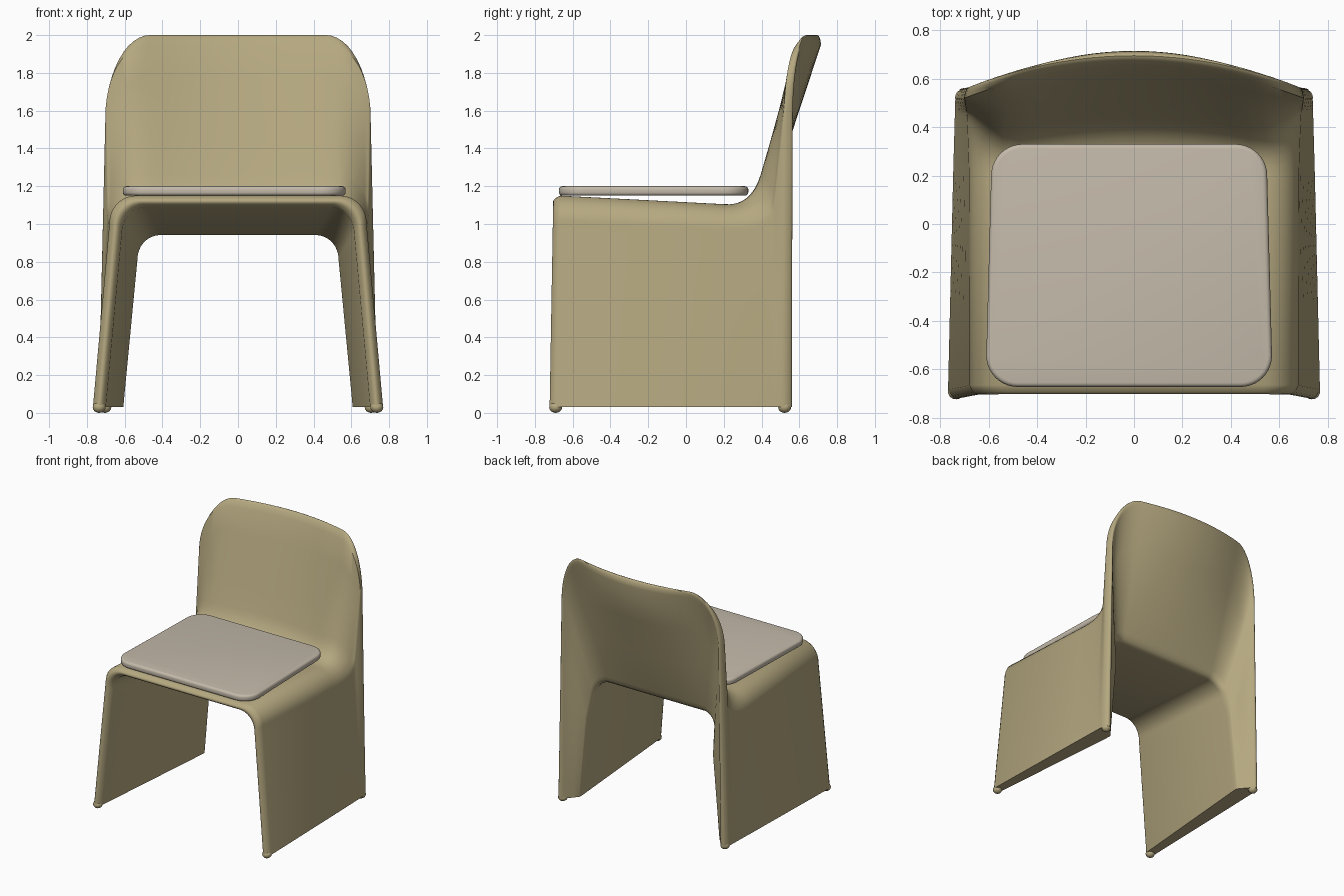
import bpy, bmesh, math
from mathutils import Vector

if "Cube" in bpy.data.objects:
    bpy.data.objects.remove(bpy.data.objects["Cube"])


def material(name, rgb):
    m = bpy.data.materials.new(name)
    m.use_nodes = True
    m.diffuse_color = (*rgb, 1)
    m.node_tree.nodes["Principled BSDF"].inputs["Base Color"].default_value = (*rgb, 1)
    return m


olive = material("khaki shell", (0.46, 0.39, 0.215))
beige = material("beige fabric", (0.55, 0.49, 0.40))
BASE = 0.03  # height of the underside of the legs


def finish(name, bm, mat, angle=40):
    bmesh.ops.recalc_face_normals(bm, faces=bm.faces)
    me = bpy.data.meshes.new(name)
    bm.to_mesh(me)
    bm.free()
    ob = bpy.data.objects.new(name, me)
    bpy.context.collection.objects.link(ob)
    me.materials.append(mat)
    bpy.ops.object.select_all(action='DESELECT')
    ob.select_set(True)
    bpy.context.view_layer.objects.active = ob
    bpy.ops.object.shade_smooth_by_angle(angle=math.radians(angle))
    return ob


def arch(x_foot, x_top, top, rx, rz, depth):
    """Upside-down U section; depth(x, z) gives y for each point."""
    zc, half = top - rz, []
    for i in range(14):
        t = i / 14
        half.append((x_foot + (x_top - x_foot) * t, BASE + (zc - BASE) * t))
    for i in range(13):
        a = math.pi / 2 * i / 12
        half.append((x_top - rx + rx * math.cos(a), zc + rz * math.sin(a)))
    for i in range(1, 9):
        half.append(((x_top - rx) * (1 - i / 8), top))
    full = half + [(-x, z) for x, z in reversed(half[:-1])]
    return [Vector((x, depth(abs(x), z), z)) for x, z in full]


def mix(a, b, t):
    return [p.lerp(q, t) for p, q in zip(a, b)]


def bend(a, c, b, n):
    """Rounded transition from section a to b, pulled towards c."""
    return [mix(mix(a, c, i / n), mix(c, b, i / n), i / n) for i in range(n + 1)]


def front(y):
    return lambda x, z: y - 0.02 * (1 - z / 1.15)


def bowed(leg, centre):
    return lambda x, z: leg + (centre - leg) * max(0, 1 - (x / 0.7) ** 2)


def crease_depth(x, z):
    if x < 0.5:
        return 0.38 - 0.04 * (x / 0.5) ** 2
    return 0.34 + 0.11 * min(1, (x - 0.5) / 0.18) ** 2


# Sections of the moulded shell: outer skin, rim, then inner skin
lip_out = arch(0.768, 0.68, 1.15, 0.14, 0.14, front(-0.665))
lip_tip = arch(0.735, 0.648, 1.12, 0.13, 0.14, front(-0.74))
lip_in = arch(0.70, 0.615, 1.09, 0.13, 0.14, front(-0.665))
seat_rear = arch(0.747, 0.682, 1.105, 0.14, 0.14, lambda x, z: 0.2)
crease = arch(0.74, 0.69, 1.09, 0.14, 0.14, crease_depth)
rim_out = arch(0.738, 0.702, 1.95, 0.22, 0.38, bowed(0.52, 0.655))
rim_tip = arch(0.715, 0.69, 2.05, 0.22, 0.44, bowed(0.59, 0.705))
rim_in = arch(0.68, 0.665, 1.95, 0.22, 0.40, bowed(0.53, 0.715))
tunnel_back = arch(0.605, 0.53, 0.935, 0.12, 0.13,
                   lambda x, z: 0.38 + 0.07 * min(1, max(0, (0.935 - z) / 0.3)))

rows = bend(lip_in, lip_tip, lip_out, 8)
rows += bend(seat_rear, crease, mix(crease, rim_out, 0.2), 8)
rows += [mix(crease, rim_out, t) for t in (0.4, 0.6, 0.8)]
rows += bend(rim_out, rim_tip, rim_in, 8)
rows += [mix(rim_in, tunnel_back, t) for t in (0.3, 0.6)]
rows += bend(mix(rim_in, tunnel_back, 0.93), tunnel_back,
             mix(tunnel_back, lip_in, 0.04), 4)

bm = bmesh.new()
grid = [[bm.verts.new(p) for p in row] for row in rows]
for a, b in zip(grid, grid[1:] + grid[:1]):
    for i in range(len(a) - 1):
        bm.faces.new((a[i], a[i + 1], b[i + 1], b[i]))
for end in (0, -1):
    bm.faces.new([row[end] for row in grid])
finish("chair_shell", bm, olive)

# Small domed feet under the four leg corners
for side, sx in (("left", 1), ("right", -1)):
    for place, x, y in (("front", 0.735, -0.69), ("rear", 0.705, 0.522)):
        bm = bmesh.new()
        bmesh.ops.create_uvsphere(bm, u_segments=20, v_segments=12, radius=0.034)
        for v in bm.verts:
            v.co = Vector((sx * x + v.co.x, y + v.co.y, 0.03 + v.co.z * 0.88))
        finish(f"{place}_{side}_foot", bm, olive)

# Seat cushion: tapered rounded slab with softened edges
bm = bmesh.new()
outline, radius, shift = [], 0.13, -0.02
for sx, y, hx, start in ((1, 0.33, 0.57, 0), (-1, 0.33, 0.57, 90),
                         (-1, -0.673, 0.59, 180), (1, -0.673, 0.59, 270)):
    cx, cy = sx * (hx - radius), y - math.copysign(radius, y)
    for i in range(11):
        a = math.radians(start + 9 * i)
        outline.append((cx + shift + radius * math.cos(a), cy + radius * math.sin(a)))
slab = bm.faces.new([bm.verts.new((x, y, 1.15)) for x, y in outline])
top = bmesh.ops.extrude_face_region(bm, geom=[slab])
bmesh.ops.translate(bm, vec=(0, 0, 0.05),
                    verts=[g for g in top["geom"] if isinstance(g, bmesh.types.BMVert)])
bmesh.ops.recalc_face_normals(bm, faces=bm.faces)
edges = [e for e in bm.edges if abs(e.verts[0].co.z - e.verts[1].co.z) < 0.001]
bmesh.ops.bevel(bm, geom=edges, offset=0.018, segments=4, profile=0.5, affect='EDGES')
finish("seat_cushion", bm, beige)
